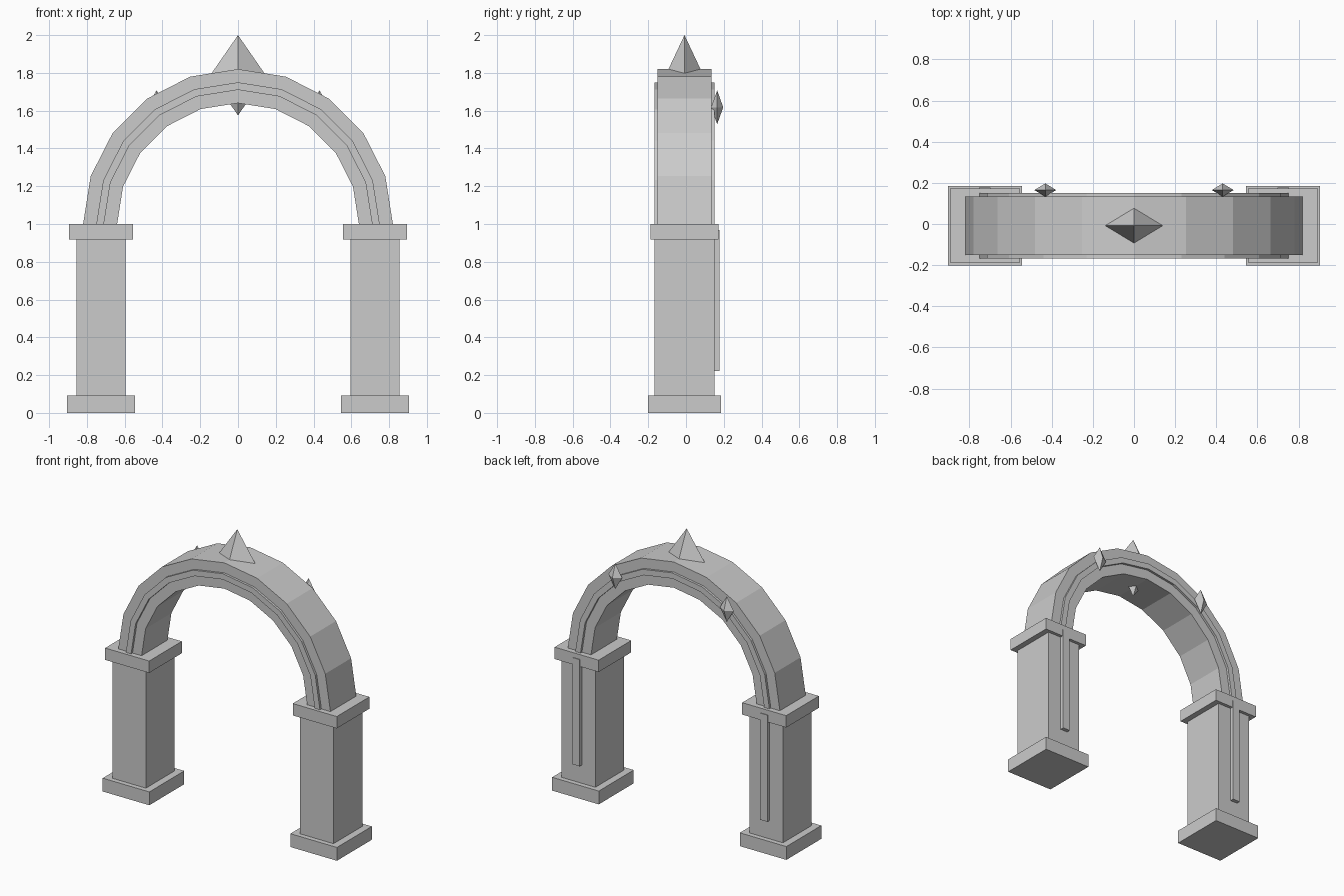
import bpy, bmesh, math

if "Cube" in bpy.data.objects:
    bpy.data.objects.remove(bpy.data.objects["Cube"])

stone = bpy.data.materials.new("grey stone")
stone.use_nodes = True
GREY = (0.6, 0.6, 0.6, 1)
stone.diffuse_color = GREY
stone.node_tree.nodes["Principled BSDF"].inputs["Base Color"].default_value = GREY

MID_Y = -0.008   # depth centre of the masonry
PILLAR_X = 0.725
SPRING_Z = 1.0   # height where the arch starts


def finish(name, bm):
    bmesh.ops.recalc_face_normals(bm, faces=bm.faces)
    mesh = bpy.data.meshes.new(name)
    bm.to_mesh(mesh)
    bm.free()
    mesh.materials.append(stone)
    bpy.context.collection.objects.link(bpy.data.objects.new(name, mesh))


def box(name, x, y, z0, z1, width, depth):
    bm = bmesh.new()
    bmesh.ops.create_cube(bm, size=1)
    bmesh.ops.scale(bm, vec=(width, depth, z1 - z0), verts=bm.verts)
    bmesh.ops.translate(bm, vec=(x, y, (z0 + z1) / 2), verts=bm.verts)
    finish(name, bm)


def half_ring(name, inner, outer, depth, segments=10):
    bm = bmesh.new()
    section = [(inner, -1), (outer, -1), (outer, 1), (inner, 1)]
    loops = []
    for i in range(segments + 1):
        a = math.pi * i / segments
        loops.append([bm.verts.new((r * math.cos(a), MID_Y + s * depth / 2,
                                    SPRING_Z + r * math.sin(a))) for r, s in section])
    for a, b in zip(loops, loops[1:]):
        for k in range(4):
            n = (k + 1) % 4
            bm.faces.new((a[k], a[n], b[n], b[k]))
    bm.faces.new(loops[0])
    bm.faces.new(loops[-1])
    finish(name, bm)


def crystal(name, centre, radii):
    # four-sided double pyramid
    bm = bmesh.new()
    x, y, z = centre
    rx, ry, rz = radii
    belt = [bm.verts.new((x + dx * rx, y + dy * ry, z))
            for dx, dy in ((1, 0), (0, 1), (-1, 0), (0, -1))]
    for tip_z in (z + rz, z - rz):
        tip = bm.verts.new((x, y, tip_z))
        for k in range(4):
            bm.faces.new((belt[k], belt[(k + 1) % 4], tip))
    finish(name, bm)


# Pillars with plinths, capitals, rear strips and rear crystals
for side, s in (("left", 1), ("right", -1)):
    x = s * PILLAR_X
    box(side + "_plinth", x, MID_Y, 0, 0.093, 0.36, 0.385)
    box(side + "_pillar", x, MID_Y, 0.093, 0.917, 0.26, 0.317)
    box(side + "_capital", x, MID_Y, 0.917, SPRING_Z, 0.34, 0.36)
    box(side + "_rear_strip", x, 0.157, 0.222, 0.967, 0.055, 0.04)
    crystal(side + "_rear_crystal", (s * 0.431, 0.165, 1.618), (0.053, 0.032, 0.09))

# Arch, raised band on both faces, and the crowning crystal
half_ring("arch", 0.64, 0.82, 0.285)
half_ring("arch_band", 0.71, 0.75, 0.317)
crystal("crown_crystal", (0, MID_Y, 1.7875), (0.147, 0.1, 0.2125))
